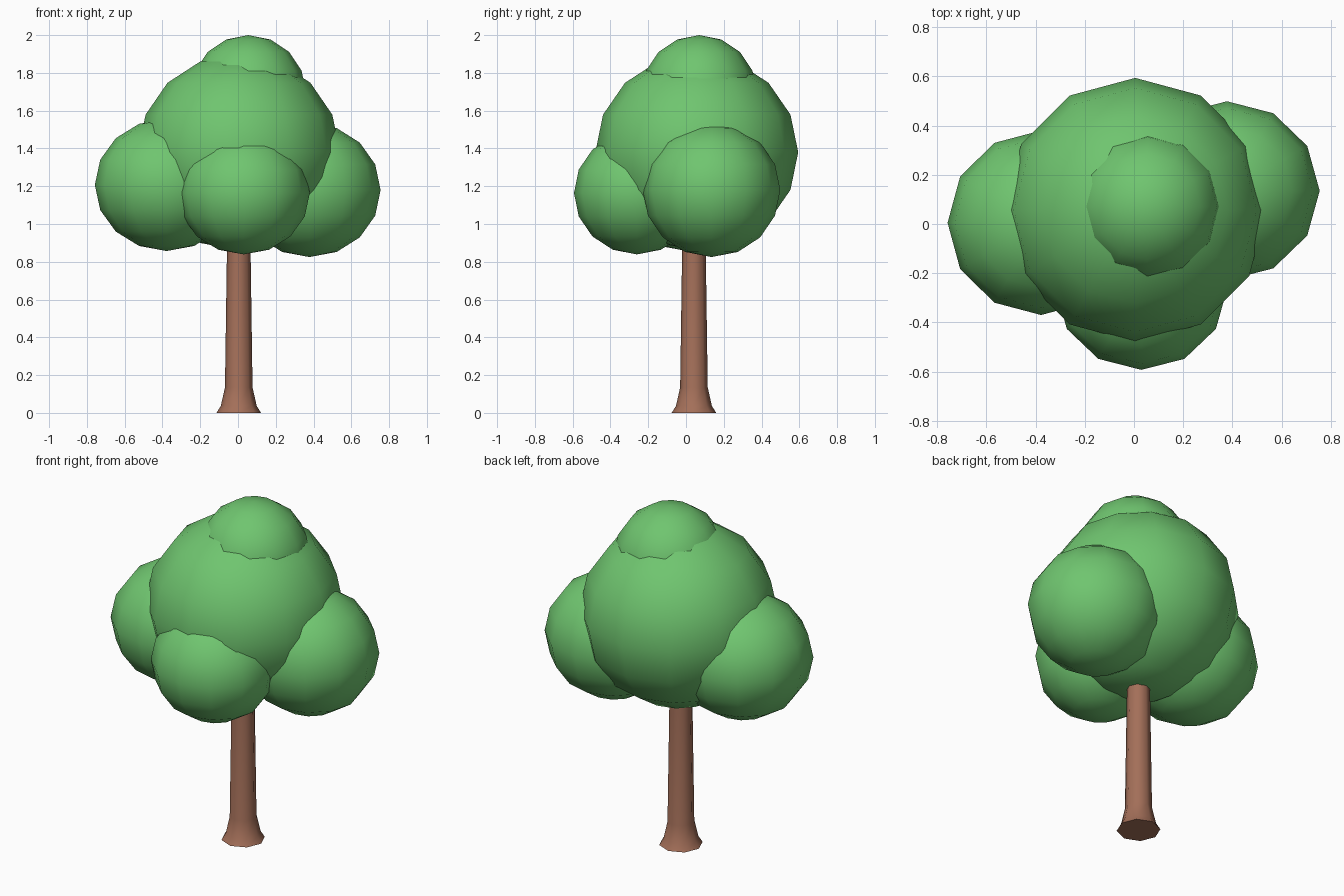
import bpy, math

if "Cube" in bpy.data.objects:
    bpy.data.objects.remove(bpy.data.objects["Cube"])


def material(name, color):
    m = bpy.data.materials.new(name)
    m.diffuse_color = (*color, 1)
    m.use_nodes = True
    m.node_tree.nodes["Principled BSDF"].inputs["Base Color"].default_value = m.diffuse_color
    return m


green = material("leaf green", (0.16, 0.56, 0.16))
brown = material("bark brown", (0.37, 0.16, 0.10))


# Foliage: slightly flattened low-poly balls, smooth shaded
def foliage(name, center, radii):
    bpy.ops.mesh.primitive_uv_sphere_add(segments=12, ring_count=8, radius=1, location=center)
    ob = bpy.context.object
    ob.name = name
    ob.scale = radii
    bpy.ops.object.transform_apply(location=False, rotation=False, scale=True)
    bpy.ops.object.shade_smooth()
    ob.data.materials.append(green)


foliage("main_foliage", (0.005, 0.057, 1.38), (0.535, 0.537, 0.52))
foliage("top_foliage", (0.055, 0.07, 1.695), (0.305, 0.305, 0.305))
foliage("left_foliage", (-0.378, 0.005, 1.207), (0.38, 0.375, 0.35))
foliage("right_foliage", (0.378, 0.135, 1.18), (0.377, 0.364, 0.355))
foliage("front_foliage", (0.03, -0.26, 1.164), (0.35, 0.333, 0.325))

# Trunk: eight-sided lathe with a flared foot, (radius, height) per ring
profile = [(0.118, 0), (0.095, 0.037), (0.073, 0.135), (0.062, 0.9), (0.06, 1.0)]
sides = 8
verts = [(r * math.cos(math.tau * i / sides), r * math.sin(math.tau * i / sides), z)
         for r, z in profile for i in range(sides)]
faces = [(k * sides + i, k * sides + (i + 1) % sides,
          (k + 1) * sides + (i + 1) % sides, (k + 1) * sides + i)
         for k in range(len(profile) - 1) for i in range(sides)]
faces += [tuple(reversed(range(sides))), tuple(range(len(verts) - sides, len(verts)))]
mesh = bpy.data.meshes.new("trunk")
mesh.from_pydata(verts, [], faces)
mesh.materials.append(brown)
trunk = bpy.data.objects.new("trunk", mesh)
trunk.location = (0.004, 0.042, 0)
bpy.context.collection.objects.link(trunk)
bpy.ops.object.select_all(action='DESELECT')
trunk.select_set(True)
bpy.context.view_layer.objects.active = trunk
bpy.ops.object.shade_smooth_by_angle(angle=math.radians(50))
